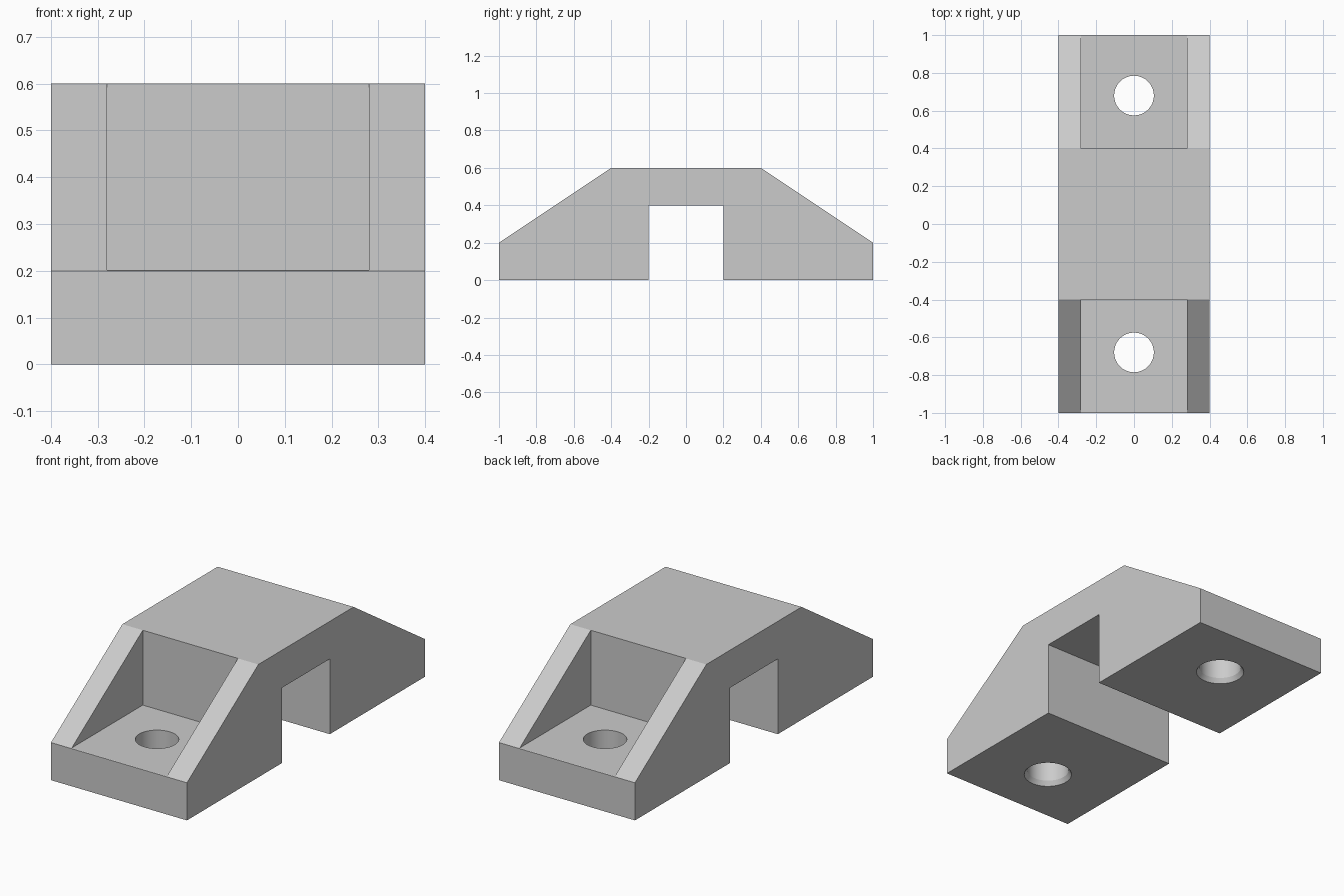
import bpy
import bmesh
from mathutils import Matrix, Vector

cube = bpy.data.objects.get("Cube")
if cube:
    bpy.data.objects.remove(cube, do_unlink=True)

HALF_WIDTH = 0.4
POCKET_HALF = 0.28
POCKET_FLOOR = 0.202
HOLE_Y = 0.68
HOLE_R = 0.105

grey = bpy.data.materials.new("plain grey")
grey.use_nodes = True
colour = (0.6, 0.6, 0.6, 1)
grey.diffuse_color = colour
grey.node_tree.nodes["Principled BSDF"].inputs["Base Color"].default_value = colour


def make_object(name, bm):
    bmesh.ops.recalc_face_normals(bm, faces=bm.faces)
    mesh = bpy.data.meshes.new(name)
    bm.to_mesh(mesh)
    bm.free()
    mesh.materials.append(grey)
    obj = bpy.data.objects.new(name, mesh)
    bpy.context.collection.objects.link(obj)
    return obj


def extrude_profile(name, points, half):
    """Extrude a (y, z) outline along x."""
    bm = bmesh.new()
    face = bm.faces.new([bm.verts.new((-half, y, z)) for y, z in points])
    new = bmesh.ops.extrude_face_region(bm, geom=[face])["geom"]
    verts = [v for v in new if isinstance(v, bmesh.types.BMVert)]
    bmesh.ops.translate(bm, verts=verts, vec=Vector((2 * half, 0, 0)))
    return make_object(name, bm)


def hole_cutter(name, y):
    """Lathe a drill shape with a flared lower end."""
    profile = [(0, -0.1), (0.12, -0.1), (0.12, 0), (HOLE_R, 0.025), (HOLE_R, 0.5), (0, 0.5)]
    bm = bmesh.new()
    verts = [bm.verts.new((r, 0, z)) for r, z in profile]
    edges = [bm.edges.new(pair) for pair in zip(verts, verts[1:])]
    bmesh.ops.spin(bm, geom=verts + edges, axis=(0, 0, 1), cent=(0, 0, 0),
                   angle=6.283185, steps=64, use_merge=False)
    bmesh.ops.remove_doubles(bm, verts=bm.verts, dist=0.0001)
    bmesh.ops.transform(bm, matrix=Matrix.Translation((0, y, 0)), verts=bm.verts)
    return make_object(name, bm)


# Bridge-shaped body with sloping ends and a central slot
right_half = [(0.2, 0.4), (0.2, 0), (1, 0), (1, 0.2), (0.4, 0.6)]
left_half = [(-y, z) for y, z in reversed(right_half)]
body = extrude_profile("clamp_body", right_half + left_half, HALF_WIDTH)

# Bolt pockets and holes at both ends
cutters = []
for side, label in ((-1, "front"), (1, "back")):
    y0, y1 = side * 0.4, side * 1.2
    box = [(y0, POCKET_FLOOR), (y1, POCKET_FLOOR), (y1, 0.8), (y0, 0.8)]
    cutters.append(extrude_profile(label + "_pocket_cutter", box, POCKET_HALF))
    cutters.append(hole_cutter(label + "_hole_cutter", side * HOLE_Y))

bpy.ops.object.select_all(action="DESELECT")
bpy.context.view_layer.objects.active = body
body.select_set(True)
for cutter in cutters:
    cutter.hide_render = True
    mod = body.modifiers.new(cutter.name, "BOOLEAN")
    mod.operation = "DIFFERENCE"
    mod.solver = "EXACT"
    mod.object = cutter
    bpy.ops.object.modifier_apply(modifier=mod.name)
    bpy.data.objects.remove(cutter, do_unlink=True)

# Round hole walls, crisp edges elsewhere
bpy.ops.object.shade_smooth_by_angle(angle=0.4)
